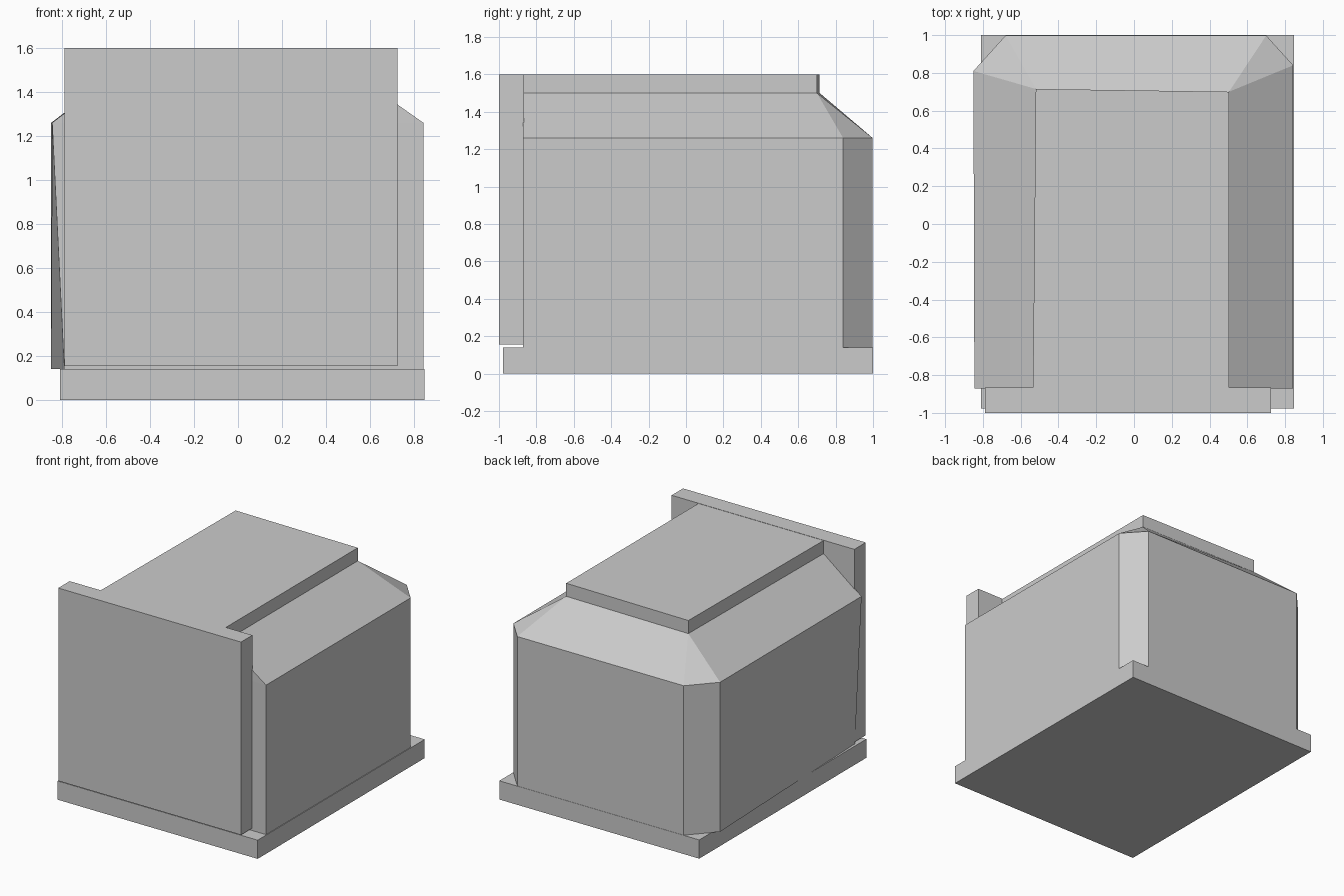
import bpy, bmesh

if "Cube" in bpy.data.objects:
    bpy.data.objects.remove(bpy.data.objects["Cube"])


def finish(name, bm):
    bmesh.ops.recalc_face_normals(bm, faces=bm.faces[:])
    mesh = bpy.data.meshes.new(name)
    bm.to_mesh(mesh)
    bm.free()
    obj = bpy.data.objects.new(name, mesh)
    bpy.context.collection.objects.link(obj)


def prism(name, outline, z0, z1):
    bm = bmesh.new()
    low = [bm.verts.new((x, y, z0)) for x, y in outline]
    high = [bm.verts.new((x, y, z1)) for x, y in outline]
    bm.faces.new(low)
    bm.faces.new(high)
    for i in range(len(low)):
        j = (i + 1) % len(low)
        bm.faces.new((low[i], low[j], high[j], high[i]))
    finish(name, bm)


def rect(x0, x1, y0, y1):
    return [(x0, y0), (x1, y0), (x1, y1), (x0, y1)]


# Base slab and front panel
prism("base_slab", rect(-0.81, 0.848, -0.978, 1.0), 0.0, 0.14)
prism("front_panel", rect(-0.79, 0.725, -1.0, -0.865), 0.155, 1.6)

# Raised roof cap, just below the panel's top edge
cap = [(-0.535, -0.868), (0.503, -0.868), (0.503, 0.70), (-0.52, 0.715)]
prism("roof_cap", cap, 1.5, 1.598)

# Body with chamfered back corners; its front left foot leans inward
eaves = [(-0.845, -0.872), (0.843, -0.872), (0.843, 0.84),
         (0.70, 0.998), (-0.68, 0.998), (-0.85, 0.81)]
foot = [(-0.79, -0.872)] + eaves[1:]
bm = bmesh.new()
f = [bm.verts.new((x, y, 0.14)) for x, y in foot]
e = [bm.verts.new((x, y, 1.26)) for x, y in eaves]
c = [bm.verts.new((x, y, 1.5)) for x, y in cap]
bm.faces.new(f)
bm.faces.new(c)
for i in range(6):
    j = (i + 1) % 6
    bm.faces.new((f[i], f[j], e[j], e[i]))

# Sloping roof: four sides and two corner triangles
for face in ((e[0], e[1], c[1], c[0]), (e[1], e[2], c[2], c[1]),
             (e[2], e[3], c[2]), (e[3], e[4], c[3], c[2]),
             (e[4], e[5], c[3]), (e[5], e[0], c[0], c[3])):
    bm.faces.new(face)
finish("body", bm)
